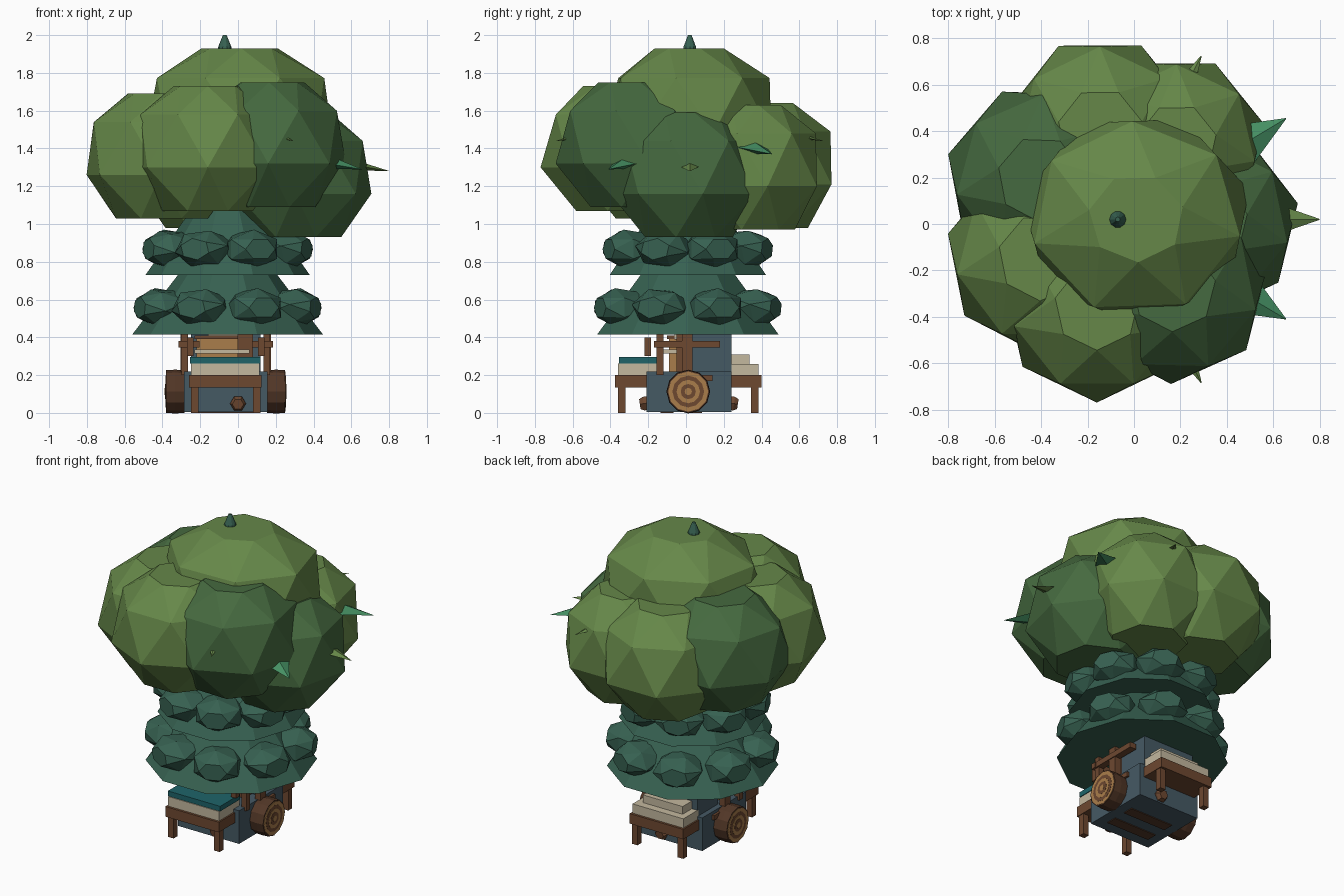
import bpy, bmesh, math
from mathutils import Matrix, Vector

if "Cube" in bpy.data.objects:
    bpy.data.objects.remove(bpy.data.objects["Cube"])


def material(name, rgb):
    m = bpy.data.materials.new(name)
    m.diffuse_color = (*rgb, 1)
    m.use_nodes = True
    m.node_tree.nodes["Principled BSDF"].inputs["Base Color"].default_value = m.diffuse_color
    return m


LEAF = material("leaf_green", (0.132, 0.245, 0.066))
DARK_LEAF = material("dark_leaf_green", (0.060, 0.143, 0.050))
PINE = material("pine_teal", (0.038, 0.120, 0.083))
SPIKE = material("bright_leaf_green", (0.061, 0.283, 0.127))
STONE = material("blue_grey", (0.060, 0.100, 0.127))
WOOD = material("brown_wood", (0.155, 0.065, 0.030))
BARK = material("dark_bark", (0.085, 0.038, 0.020))
TAN = material("tan_wood", (0.40, 0.205, 0.070))
CLOTH = material("beige", (0.55, 0.48, 0.345))
BLUE = material("teal_cloth", (0.013, 0.127, 0.141))


def finish(bm, name, mat):
    bmesh.ops.recalc_face_normals(bm, faces=bm.faces[:])
    me = bpy.data.meshes.new(name)
    bm.to_mesh(me)
    bm.free()
    me.materials.append(mat)
    ob = bpy.data.objects.new(name, me)
    bpy.context.collection.objects.link(ob)
    return ob


def box(name, x0, x1, y0, y1, z0, z1, mat):
    bm = bmesh.new()
    bmesh.ops.create_cube(bm, size=1)
    for v in bm.verts:
        v.co = ((x0 + x1) / 2 + v.co.x * (x1 - x0),
                (y0 + y1) / 2 + v.co.y * (y1 - y0),
                (z0 + z1) / 2 + v.co.z * (z1 - z0))
    return finish(bm, name, mat)


def lathe(name, profile, sides, mat, matrix=Matrix(), turn=0.0, stagger=False):
    """Stack of polygon rings (radius, height), capped at both ends.
    With stagger, every second ring is turned half a step and joined by triangles."""
    bm = bmesh.new()
    rings = []
    for k, (r, z) in enumerate(profile):
        off = turn + (math.pi / sides * (k % 2) if stagger else 0)
        rings.append([bm.verts.new(matrix @ Vector((
            r * math.cos(off + math.tau * i / sides),
            r * math.sin(off + math.tau * i / sides), z))) for i in range(sides)])
    for k, (a, b) in enumerate(zip(rings, rings[1:])):
        for i in range(sides):
            j = (i + 1) % sides
            if not stagger:
                bm.faces.new((a[i], a[j], b[j], b[i]))
            elif k % 2 == 0:
                bm.faces.new((a[i], a[j], b[i]))
                bm.faces.new((a[j], b[j], b[i]))
            else:
                bm.faces.new((a[i], a[j], b[j]))
                bm.faces.new((a[i], b[j], b[i]))
    bm.faces.new(rings[0])
    bm.faces.new(rings[-1])
    return finish(bm, name, mat)


def aim(origin, direction):
    """Matrix whose local z axis points along direction, local y kept upright."""
    z = Vector(direction).normalized()
    x = Vector((0, 0, 1)).cross(z).normalized()
    y = z.cross(x)
    rot = Matrix((x, y, z)).transposed().to_4x4()
    return Matrix.Translation(origin) @ rot


def clump(name, x, y, z, r, turn, sides, mat, hub=0.45, shoulder=0.89, up=0.43, down=0.23,
          ry=1.0):
    """Faceted leaf clump, widest at height z, with flat top and bottom."""
    m = Matrix.Translation((x, y, z)) @ Matrix.Diagonal((1, ry, 1, 1))
    profile = [(r * 0.6, -down), (r, 0), (r * shoulder, up * 0.65), (r * hub, up)]
    lathe(name, profile, sides, mat, m, math.radians(turn) - math.pi / sides, True)


# Leaf crown: turn is the bearing of one corner of the widest ring
clump("crown_top", 0.01, 0.025, 1.48, 0.505, 15, 7, LEAF, 0.41, 0.90, 0.45, 0.26, 0.92)
CLUMPS = [("front", -0.16, -0.36, 1.30, 0.41, -90, LEAF),
          ("front_right", 0.17, -0.28, 1.32, 0.41, -40, DARK_LEAF),
          ("right", 0.31, 0.005, 1.16, 0.405, 12, DARK_LEAF),
          ("back_right", 0.185, 0.345, 1.20, 0.385, 116, LEAF),
          ("back", -0.145, 0.40, 1.21, 0.41, 116, LEAF),
          ("left_back", -0.405, 0.195, 1.26, 0.41, 165, DARK_LEAF),
          ("left_front", -0.40, -0.145, 1.26, 0.415, 217, LEAF)]
for n, x, y, z, r, turn, mat in CLUMPS:
    clump("leaf_clump_" + n, x, y, z, r, turn, 7, mat)

# Pointed leaves poking out of the crown
CX, CY = -0.07, 0.02
TIPS = [(0.655, 0.455, 1.37, 0.085, SPIKE), (0.655, -0.41, 1.29, 0.085, SPIKE),
        (0.80, 0.02, 1.28, 0.07, LEAF), (0.29, 0.725, 1.44, 0.05, LEAF),
        (0.29, -0.685, 1.44, 0.05, LEAF)]
for i, (x, y, z, w, mat) in enumerate(TIPS):
    out = Vector((x - CX, y - CY, -0.15)).normalized()
    m = aim(Vector((x, y, z)) - out * 0.24, out) @ Matrix.Diagonal((1, 0.4, 1, 1))
    lathe(f"pointed_leaf_{i}", [(w * 1.2, 0), (0.002, 0.24)], 4, mat, m)

# Inner conifer: two skirts and the tip
PX, PY = CX + 0.015, CY - 0.01
at = Matrix.Translation((PX, PY, 0))
lathe("lower_skirt", [(0.505, 0.415), (0.24, 0.76)], 10, PINE, at)
lathe("upper_skirt", [(0.435, 0.73), (0.19, 1.08), (0.12, 1.3)], 10, PINE, at)
lathe("tree_tip", [(0.045, 1.88), (0.034, 1.94), (0.010, 2.0)], 10, PINE,
      Matrix.Translation((CX, CY, 0)))

# Faceted lumps on the skirts
for tier, (z, r) in enumerate([(0.557, 0.372), (0.867, 0.322)]):
    for i in range(8):
        a = math.tau * (i + 0.5) / 8
        d = Vector((math.cos(a), math.sin(a), 0))
        m = aim(Vector((PX, PY, z)) + d * r, d) @ Matrix.Diagonal((1, 0.68, 1, 1))
        lathe(f"skirt_lump_{tier}_{i}", [(0.13, -0.10), (0.152, 0.045),
              (0.085, 0.132)], 6, PINE, m, 0.35 * i, True)

# Stone hut
box("hut_base", -0.285, 0.155, -0.21, 0.24, 0.005, 0.22, STONE)
box("hut_back", -0.25, 0.12, 0.03, 0.24, 0.22, 0.44, STONE)
box("hut_shelf", -0.22, 0.0, -0.09, 0.03, 0.22, 0.39, TAN)
box("shelf_board", -0.23, 0.06, -0.12, 0.03, 0.315, 0.335, CLOTH)
box("hut_door", 0.0, 0.08, -0.05, 0.03, 0.22, 0.42, WOOD)
box("shelf_lintel", -0.23, 0.0, -0.10, -0.06, 0.39, 0.41, WOOD)
box("beam_cap", -0.16, 0.0, -0.06, 0.05, 0.395, 0.43, CLOTH)
for i, y in enumerate((-0.10, 0.05)):
    box(f"floor_plank_{i}", -0.22, 0.09, y - 0.035, y + 0.035, 0.0, 0.006, BARK)

# Side frames, mirrored around the hut centre line
MID = -0.065
for side, s in (("left", -1), ("right", 1)):
    for n, d0, d1, y0, y1, z0, z1 in (
            ("rail", 0.20, 0.245, -0.17, 0.18, 0.345, 0.38),
            ("front_post", 0.20, 0.235, -0.155, -0.12, 0.20, 0.43),
            ("middle_post", 0.20, 0.24, -0.02, 0.035, 0.22, 0.43),
            ("hook", 0.17, 0.205, -0.22, -0.185, 0.30, 0.40),
            ("crossbeam_end", 0.14, 0.25, -0.17, -0.135, 0.345, 0.38),
            ("bracket", 0.20, 0.235, 0.08, 0.14, 0.17, 0.20)):
        x0, x1 = sorted((MID + s * d0, MID + s * d1))
        box(f"{side}_{n}", x0, x1, y0, y1, z0, z1, WOOD)
    # Log with ringed end
    m = aim((MID + s * 0.218, 0.012, 0.113), (s, 0, 0))
    lathe(f"{side}_log", [(0.113, 0), (0.116, 0.05), (0.113, 0.097)], 12, BARK, m)
    for k, r in enumerate((0.106, 0.084, 0.062, 0.040, 0.019)):
        lathe(f"{side}_log_ring_{k}", [(r, 0.096), (r, 0.099 + 0.0015 * k)], 12,
              TAN if k % 2 == 0 else WOOD, m)

# Small log stubs at the foot of the hut
for i, s in enumerate((-1, 1)):
    m = aim((0.0, 0.015 + s * 0.20, 0.055), (0, s, -0.15))
    lathe(f"log_stub_{i}", [(0.04, 0), (0.042, 0.04), (0.03, 0.06)], 6, WOOD, m)

# Benches with legs and cushions, front and back
for n, s, y0, y1 in (("front", -1, 0.20, 0.375), ("back", 1, 0.23, 0.40)):
    def slab(part, x0, x1, a, b, z0, z1, mat):
        lo, hi = sorted((s * a, s * b))
        box(f"{n}_bench_{part}", x0, x1, lo, hi, z0, z1, mat)
    slab("seat", -0.26, 0.125, y0, y1, 0.135, 0.20, WOOD)
    for k, x in enumerate((-0.23, 0.10)):
        slab(f"leg_{k}", x - 0.02, x + 0.02, y1 - 0.055, y1 - 0.015, 0, 0.135, WOOD)
    if s < 0:
        slab("pad", -0.25, 0.115, 0.15, 0.36, 0.20, 0.262, CLOTH)
        slab("blanket", -0.255, 0.12, 0.15, 0.355, 0.262, 0.295, BLUE)
    else:
        slab("pad", -0.25, 0.115, 0.23, 0.385, 0.20, 0.26, CLOTH)
        slab("pillow", -0.21, 0.075, 0.23, 0.335, 0.26, 0.31, CLOTH)
